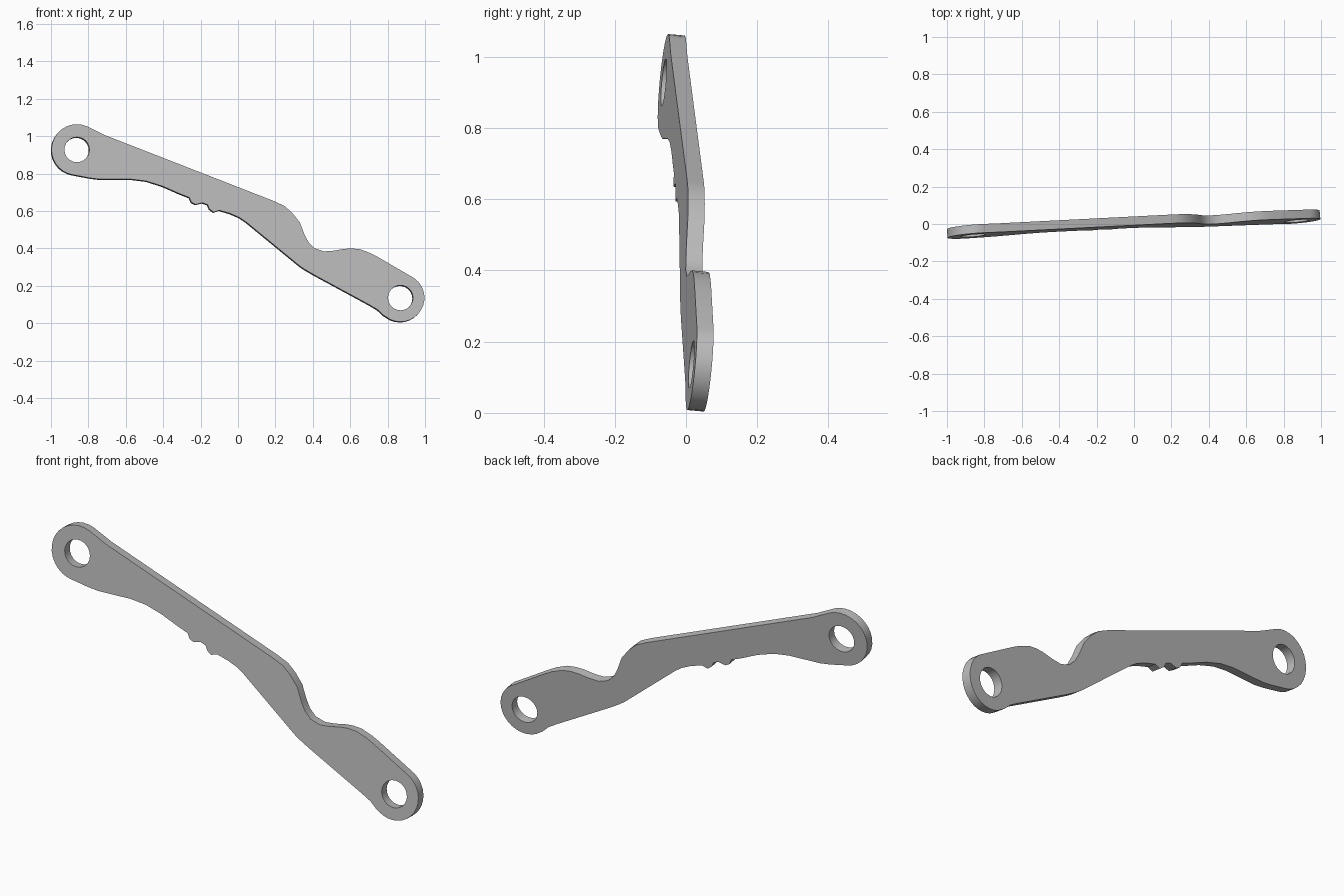
import bpy
import bmesh
from math import cos, sin, radians
from mathutils import Vector

cube = bpy.data.objects.get("Cube")
if cube:
    bpy.data.objects.remove(cube, do_unlink=True)

# The plate lies on a slightly tilted plane: y = SLOPE_X * x + SLOPE_Z * z + OFFSET
SLOPE_X, SLOPE_Z, OFFSET = 0.086, 0.09, -0.072
THICKNESS = 0.047
LEFT_EYE = Vector((-0.861, 0.928))
RIGHT_EYE = Vector((0.869, 0.136))
HOLE_RADIUS = 0.067


def arc(center, radius, start, end, steps):
    """Points on an arc, both ends included, angles in degrees."""
    points = []
    for i in range(steps + 1):
        angle = radians(start + (end - start) * i / steps)
        points.append(center + radius * Vector((cos(angle), sin(angle))))
    return points


def add_loop(bm, points):
    """Closed loop of edges on the tilted plane."""
    verts = [bm.verts.new((x, SLOPE_X * x + SLOPE_Z * z + OFFSET, z)) for x, z in points]
    return [bm.edges.new((v, verts[i - 1])) for i, v in enumerate(verts)]


# Upper edge: straight run, shoulder, dip and hump
upper_edge = [
    (-0.71, 1.005), (0.195, 0.652), (0.25, 0.626), (0.29, 0.59), (0.33, 0.54),
    (0.355, 0.476), (0.377, 0.433), (0.41, 0.4), (0.46, 0.384), (0.515, 0.388),
    (0.564, 0.397), (0.607, 0.4), (0.655, 0.395), (0.71, 0.374), (0.75, 0.353),
]

# Lower edge: straight runs, two small teeth and the sweep to the large eye
lower_edge = [
    (0.778, 0.043), (0.746, 0.073), (0.7, 0.1), (0.41, 0.257), (0.355, 0.289),
    (0.329, 0.307), (0.045, 0.54), (0.008, 0.565), (-0.04, 0.586), (-0.1, 0.604),
    (-0.13, 0.594), (-0.152, 0.61), (-0.163, 0.634), (-0.19, 0.644), (-0.227, 0.635),
    (-0.249, 0.647), (-0.26, 0.672), (-0.313, 0.693), (-0.404, 0.733), (-0.49, 0.76),
    (-0.57, 0.77), (-0.74, 0.77), (-0.794, 0.777),
]

outline = (arc(LEFT_EYE, 0.136, 262, 66, 16) + upper_edge
           + arc(RIGHT_EYE, 0.128, 54, -115, 14) + lower_edge)

# Front face with both holes, then thickened backwards
bm = bmesh.new()
edges = add_loop(bm, outline)
for eye in (LEFT_EYE, RIGHT_EYE):
    edges += add_loop(bm, arc(eye, HOLE_RADIUS, 0, 345, 23))
normal = Vector((SLOPE_X, -1, SLOPE_Z)).normalized()
bmesh.ops.triangle_fill(bm, use_beauty=True, use_dissolve=False, edges=edges, normal=normal)
extruded = bmesh.ops.extrude_face_region(bm, geom=bm.faces[:], use_keep_orig=True)
back_verts = [g for g in extruded["geom"] if isinstance(g, bmesh.types.BMVert)]
bmesh.ops.translate(bm, verts=back_verts, vec=-normal * THICKNESS)
bmesh.ops.recalc_face_normals(bm, faces=bm.faces[:])

mesh = bpy.data.meshes.new("link_plate")
bm.to_mesh(mesh)
bm.free()
plate = bpy.data.objects.new("link_plate", mesh)
bpy.context.collection.objects.link(plate)

# Plain grey metal
grey = bpy.data.materials.new("plain grey")
grey.use_nodes = True
colour = (0.5, 0.5, 0.5, 1)
grey.diffuse_color = colour
grey.node_tree.nodes["Principled BSDF"].inputs["Base Color"].default_value = colour
mesh.materials.append(grey)

# Rounded edges shade smoothly, rims stay sharp
bpy.ops.object.select_all(action="DESELECT")
plate.select_set(True)
bpy.context.view_layer.objects.active = plate
bpy.ops.object.shade_smooth_by_angle(angle=radians(35))
